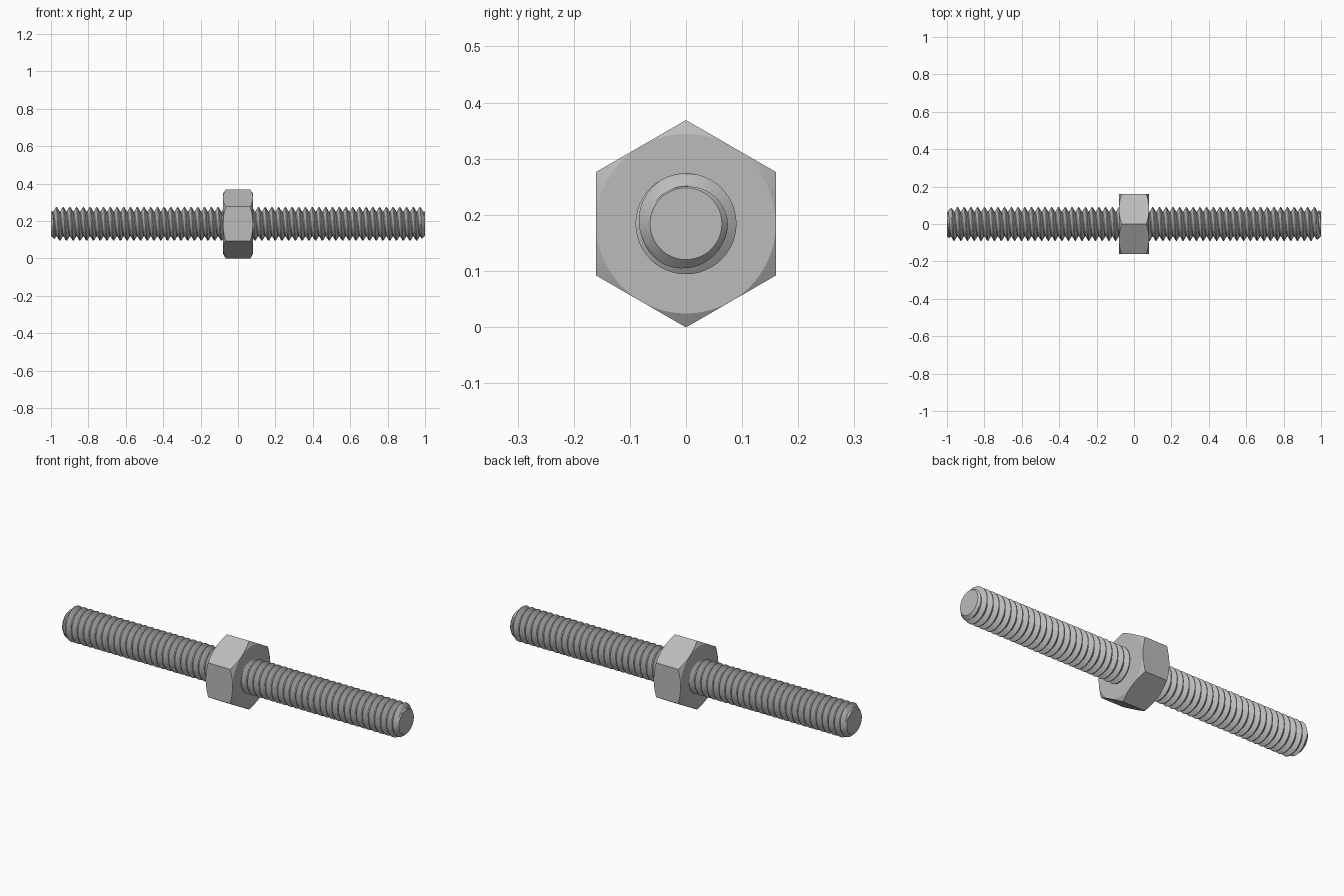
import bpy
import bmesh
from math import cos, sin, tan, pi, radians

if "Cube" in bpy.data.objects:
    bpy.data.objects.remove(bpy.data.objects["Cube"])

AXIS_Z = 0.184                                  # height of the rod axis
HALF_LENGTH, CREST, ROOT, TIP = 1.0, 0.09, 0.067, 0.064
PITCH, SIDES = 0.036, 48
APOTHEM, HALF_NUT = 0.16, 0.08

steel = bpy.data.materials.new("steel grey")
steel.use_nodes = True
colour = (0.5, 0.5, 0.5, 1)
steel.diffuse_color = colour
steel.node_tree.nodes["Principled BSDF"].inputs["Base Color"].default_value = colour


def around(x, radius, angle):
    """Point at a given radius and angle about the rod axis."""
    return (x, radius * cos(angle), AXIS_Z + radius * sin(angle))


def finish(bm, name, sharp_angle):
    """Weld, cap the open ends and turn the mesh into a shaded object."""
    bmesh.ops.remove_doubles(bm, verts=bm.verts, dist=0.00001)
    bmesh.ops.holes_fill(bm, edges=[e for e in bm.edges if e.is_boundary], sides=0)
    bmesh.ops.recalc_face_normals(bm, faces=bm.faces)
    mesh = bpy.data.meshes.new(name)
    bm.to_mesh(mesh)
    bm.free()
    mesh.materials.append(steel)
    obj = bpy.data.objects.new(name, mesh)
    bpy.context.collection.objects.link(obj)
    bpy.ops.object.select_all(action="DESELECT")
    obj.select_set(True)
    bpy.context.view_layer.objects.active = obj
    bpy.ops.object.shade_smooth_by_angle(angle=radians(sharp_angle))


# Threaded rod: one V profile (fraction of pitch, depth) swept along a helix
profile = [(0, 0), (0.12, 0), (0.25, 0.33), (0.38, 0.67),
           (0.5, 1), (0.62, 1), (0.75, 0.67), (0.88, 0.33)]
steps = len(profile)
turns = int(2 * HALF_LENGTH / PITCH) + 4
bm = bmesh.new()
grid = []
for k in range(turns * steps):
    offset, depth = profile[k % steps]
    row = []
    for j in range(SIDES):
        x = -HALF_LENGTH + PITCH * (k // steps - 2 + offset + j / SIDES)
        x = max(-HALF_LENGTH, min(HALF_LENGTH, x))
        # the conical end chamfer limits the thread radius
        radius = min(ROOT + (CREST - ROOT) * depth, TIP + HALF_LENGTH - abs(x))
        row.append(bm.verts.new(around(x, radius, 2 * pi * j / SIDES)))
    grid.append(row)
for k in range(len(grid) - steps - 1):
    for j in range(SIDES):
        # the last column joins the first one a full pitch further on
        nk, nj = (k, j + 1) if j + 1 < SIDES else (k + steps, 0)
        bm.faces.new((grid[k][j], grid[nk][nj], grid[nk + 1][nj], grid[k + 1][j]))
used = [v for v in bm.verts if not v.link_faces]
bmesh.ops.delete(bm, geom=used, context="VERTS")
finish(bm, "threaded_rod", 30)

# Hex nut: hexagonal outline whose corners are cut by a cone on both ends
bm = bmesh.new()
count = 72
rings = [[], [], [], []]
for i in range(count):
    angle = 2 * pi * i / count
    from_flat = (angle + pi / 6) % (pi / 3) - pi / 6
    radius = APOTHEM / cos(from_flat)
    edge = HALF_NUT - (radius - APOTHEM) * tan(pi / 6)
    stations = [(-HALF_NUT, APOTHEM), (-edge, radius), (edge, radius), (HALF_NUT, APOTHEM)]
    for ring, (x, r) in zip(rings, stations):
        ring.append(bm.verts.new(around(x, r, angle)))
for a, b in zip(rings, rings[1:]):
    for i in range(count):
        n = (i + 1) % count
        bm.faces.new((a[i], a[n], b[n], b[i]))
finish(bm, "hex_nut", 20)
